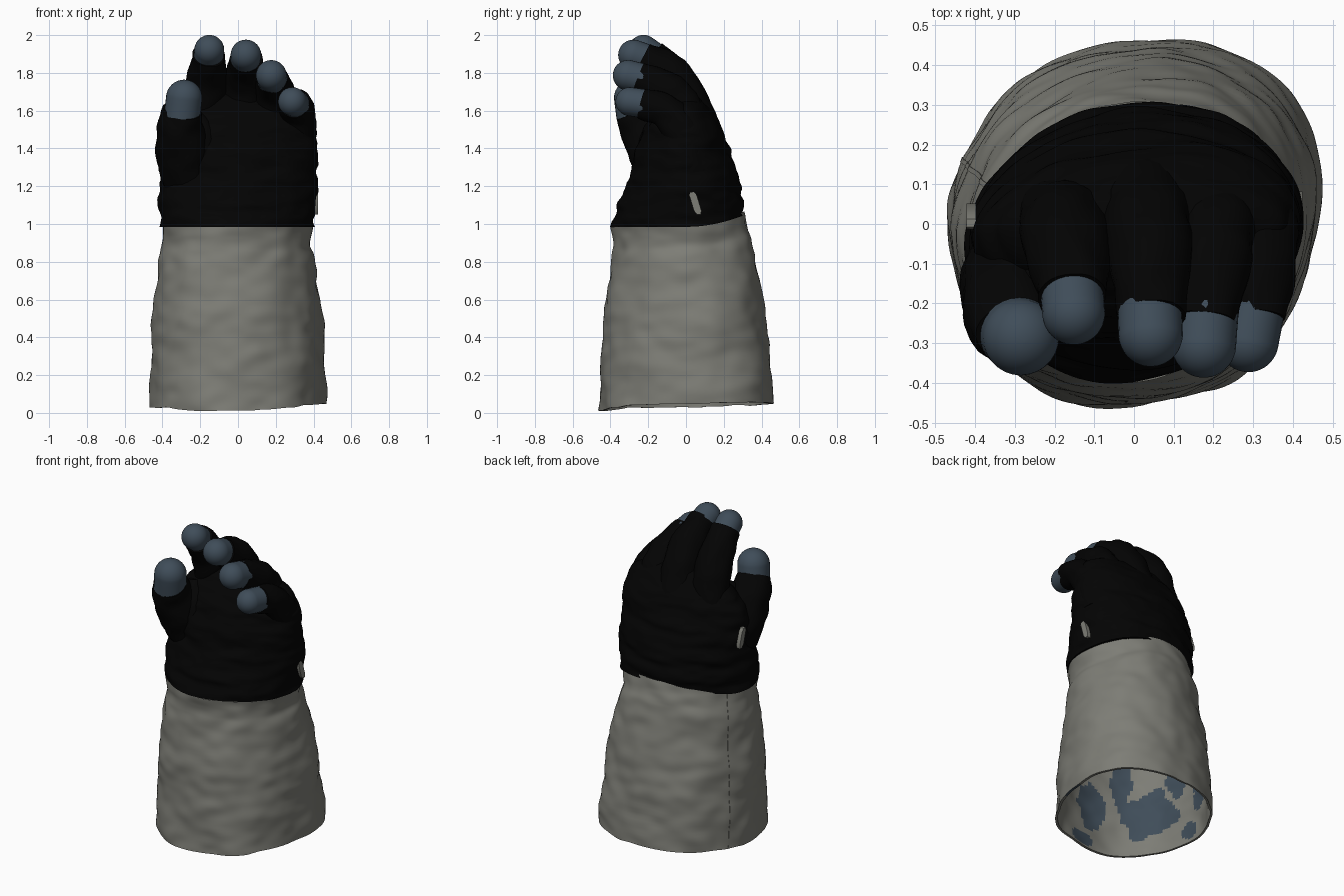
import bpy, bmesh, math
from mathutils import Vector, noise

cube = bpy.data.objects.get("Cube")
if cube:
    bpy.data.objects.remove(cube)


def material(name, r, g, b):
    m = bpy.data.materials.new(name)
    m.use_nodes = True
    m.diffuse_color = (r, g, b, 1)
    bsdf = m.node_tree.nodes["Principled BSDF"]
    bsdf.inputs["Base Color"].default_value = (r, g, b, 1)
    bsdf.inputs["Roughness"].default_value = 0.8
    return m


black = material("black fabric", 0.001, 0.001, 0.001)
grey = material("grey canvas", 0.205, 0.205, 0.18)
slate = material("slate skin", 0.05, 0.074, 0.1)


def smooth_rows(rows, steps):
    """Resample rows of numbers with a Catmull-Rom spline."""
    out = []
    n = len(rows)
    for i in range(n - 1):
        p = [rows[max(i - 1, 0)], rows[i], rows[i + 1], rows[min(i + 2, n - 1)]]
        for s in range(steps):
            t = s / steps
            out.append([0.5 * (2 * b + (c - a) * t + (2 * a - 5 * b + 4 * c - d) * t * t
                               + (3 * b - a - 3 * c + d) * t ** 3)
                        for a, b, c, d in zip(*p)])
    out.append(list(rows[-1]))
    return out


def skin_rings(name, rings, mats, caps=(True, True), rule=None):
    """Join rings of points into one smooth surface."""
    bm = bmesh.new()
    loops = [[bm.verts.new(p) for p in ring] for ring in rings]
    n = len(loops[0])
    for lo, hi in zip(loops, loops[1:]):
        for j in range(n):
            k = (j + 1) % n
            bm.faces.new((lo[j], lo[k], hi[k], hi[j]))
    if caps[0]:
        bm.faces.new(loops[0][::-1])
    if caps[1]:
        bm.faces.new(loops[-1])
    bm.normal_update()
    if rule:
        for f in bm.faces:
            f.material_index = rule(f)
    mesh = bpy.data.meshes.new(name)
    bm.to_mesh(mesh)
    bm.free()
    obj = bpy.data.objects.new(name, mesh)
    bpy.context.collection.objects.link(obj)
    for m in mats:
        mesh.materials.append(m)
    bpy.ops.object.select_all(action='DESELECT')
    obj.select_set(True)
    bpy.context.view_layer.objects.active = obj
    bpy.ops.object.shade_smooth_by_angle(angle=math.radians(45))
    return obj


def oval(z, x0, x1, y0, y1, swell, pinch, n=144, power=2.2):
    """Rounded section, swollen at the rear left, pinched on the other diagonal."""
    pts = []
    for j in range(n):
        a = 2 * math.pi * j / n
        c, s = math.cos(a), math.sin(a)
        e = 2 / power
        twice = math.sin(2 * a)
        f = 1 + (pinch * twice if twice < 0 else swell * twice if c > 0 else 0)
        pts.append(Vector(((x0 + x1) / 2 + f * (x1 - x0) / 2 * math.copysign(abs(c) ** e, c),
                           (y0 + y1) / 2 + f * (y1 - y0) / 2 * math.copysign(abs(s) ** e, s), z)))
    return pts


def wrinkle(p, amount, spread, rise):
    """Push a point in or out from the upright axis for cloth folds."""
    d = Vector((p.x, p.y, 0))
    if d.length > 0.01:
        d.normalize()
    return p + d * amount * noise.noise(Vector((p.x * spread, p.y * spread, p.z * rise)))


def seam_lift(y):
    return 0.9 * max(0, y) ** 2


# Canvas cuff: outer wall, rolled rims and inner wall
cuff_rows = smooth_rows([(0, -.465, .46, -.46, .46), (.25, -.46, .455, -.45, .435),
                         (.5, -.45, .44, -.43, .405), (.8, -.425, .40, -.405, .35),
                         (.9, -.41, .375, -.395, .325), (1, -.405, .395, -.395, .3)], 15)


def cuff_ring(row, inset):
    t = row[0]
    pts = []
    for p in oval(t, row[1] + inset, row[2] - inset, row[3] + inset, row[4] - inset,
                  .08 - .06 * t, .03 + .04 * t):
        bottom = (.04 + .02 * p.x + .02 * p.y - .12 * max(0, -p.y - .3)
                  + .008 * noise.noise(p * 9))
        p.z = bottom + t * (.985 + seam_lift(p.y) - bottom)
        p = wrinkle(p, .016, 4, 5)
        pts.append(wrinkle(p, .008, 9, 14))
    return pts


rings = [cuff_ring(r, 0) for r in cuff_rows]
inner = [cuff_ring(r, .014) for r in cuff_rows]

# Patches on the lining: position across and up, half width and half height
patches = [(.06, .29, .19, .15), (-.11, .48, .06, .16), (.22, .50, .06, .2),
           (-.28, .29, .07, .15), (-.32, .06, .06, .035), (.3, .11, .05, .05),
           (.36, .32, .04, .12)]


def lining_rule(f):
    c = f.calc_center_median()
    if f.normal.x * c.x + f.normal.y * c.y > 0 or c.z > .9:
        return 0
    if c.z > .62:
        return int(noise.noise(c * 5) > .03)
    across = (c.y - c.x) / math.sqrt(2)
    ragged = 1 + .9 * noise.noise(c * 11)
    return int(any(((across - h) / w) ** 2 + ((c.z - z) / v) ** 2 < ragged
                   for h, z, w, v in patches))


skin_rings("cuff", inner[::-1] + rings, [grey, slate], (False, False), lining_rule)

# Raised rear seam on the cuff
j = round(160 / 360 * len(rings[0]))
path = []
for ring in rings[:-2]:
    p, q = ring[j], ring[j + 1]
    out = Vector((p.x, p.y, 0)).normalized() * .002
    side = (q - p).normalized() * .006
    path.append([p - side - out, p + side - out, p + side + out, p - side + out])
skin_rings("rear_seam", path, [grey])

# Hand: wrist hem, palm and back up to the knuckles
hand_rows = smooth_rows([(.985, -.41, .405, -.40, .30), (1.1, -.415, .412, -.36, .297),
                         (1.25, -.41, .42, -.30, .272), (1.4, -.405, .42, -.265, .228),
                         (1.52, -.365, .41, -.21, .178), (1.61, -.29, .37, -.15, .125),
                         (1.67, -.23, .26, -.10, .08), (1.69, -.12, .15, -.06, .02)], 10)
hand_rings = []
for row in hand_rows:
    fade = max(0, 1 - (row[0] - .98) / .3)
    ring = []
    for p in oval(*row, .02 + .03 * fade, .07):
        p.z += seam_lift(p.y) * .75 * fade
        p = wrinkle(p, .02, 3, 13)
        ring.append(wrinkle(p, .01, 9, 24))
    hand_rings.append(ring)
skin_rings("hand", hand_rings, [black])


def tube(name, rows, mat, n=28, folds=0.0, steps=6):
    """Round tube through rows of x, y, z, radius."""
    path = smooth_rows(rows, steps)
    pts = [Vector(r[:3]) for r in path]
    rings = []
    for i, p in enumerate(pts):
        d = (pts[min(i + 1, len(pts) - 1)] - pts[max(i - 1, 0)]).normalized()
        u = Vector((1, 0, 0))
        u = (u - d * u.dot(d)).normalized()
        v = d.cross(u)
        ring = []
        for j in range(n):
            a = 2 * math.pi * j / n
            o = u * math.cos(a) + v * math.sin(a)
            q = p + o * path[i][3]
            ring.append(q + o * folds * noise.noise(q * 12))
        rings.append(ring)
    return skin_rings(name, rings, [mat])


def fingertip(name, start, end, r):
    """Capsule that pokes out of a sleeve and ends in a dome."""
    a, b = Vector(start), Vector(end)
    d = (b - a).normalized()
    rows = [(*(a - d * .04), r), (*a, r)]
    for k in range(9):
        t = k / 8 * math.pi / 2
        rows.append((*(b + d * r * math.sin(t)), max(r * math.cos(t), .002)))
    tube(name, rows, slate, steps=2)


# Each finger: sleeve path with radii, then fingertip centre and radius
fingers = {
    "thumb": ([(-.23, -.06, 1.16, .14), (-.28, -.14, 1.35, .15), (-.305, -.215, 1.49, .13),
               (-.292, -.277, 1.605, .102)], (-.285, -.285, 1.668), .096),
    "index_finger": ([(-.18, .01, 1.42, .125), (-.175, -.01, 1.62, .113), (-.165, -.07, 1.77, .104),
                      (-.155, -.187, 1.895, .086)], (-.152, -.225, 1.922), .079),
    "middle_finger": ([(.035, .06, 1.42, .13), (.035, .01, 1.64, .116), (.04, -.08, 1.79, .104),
                       (.04, -.23, 1.878, .086)], (.042, -.278, 1.895), .081),
    "ring_finger": ([(.20, .06, 1.36, .125), (.205, .01, 1.55, .11), (.195, -.09, 1.70, .102),
                     (.18, -.25, 1.773, .084)], (.176, -.306, 1.787), .081),
    "little_finger": ([(.30, .03, 1.28, .11), (.312, 0, 1.45, .104), (.312, -.10, 1.59, .094),
                       (.30, -.235, 1.639, .078)], (.288, -.297, 1.648), .076),
}
for name, (path, tip, r) in fingers.items():
    tube(name + "_sleeve", path, black, folds=.014)
    fingertip(name + "_tip", path[-1][:3], tip, r)

# Web between thumb and palm
tube("thumb_web", [(-.16, -.10, 1.20, .12), (-.2, -.13, 1.38, .13), (-.22, -.13, 1.52, .09),
                   (-.23, -.12, 1.59, .03)], black, folds=.014)

# Small canvas tags on both sides of the wrist
for name, x, y, z in (("left_tag", .412, .05, 1.11), ("right_tag", -.41, .02, 1.34)):
    rings = []
    for rise, w in ((-.06, .01), (-.04, .02), (.04, .02), (.06, .01)):
        mid = y - rise * .3
        rings.append([Vector((x + dx, mid + dy, z + rise))
                      for dx, dy in ((-.012, -w), (.012, -w), (.012, w), (-.012, w))])
    skin_rings(name, rings, [grey])
